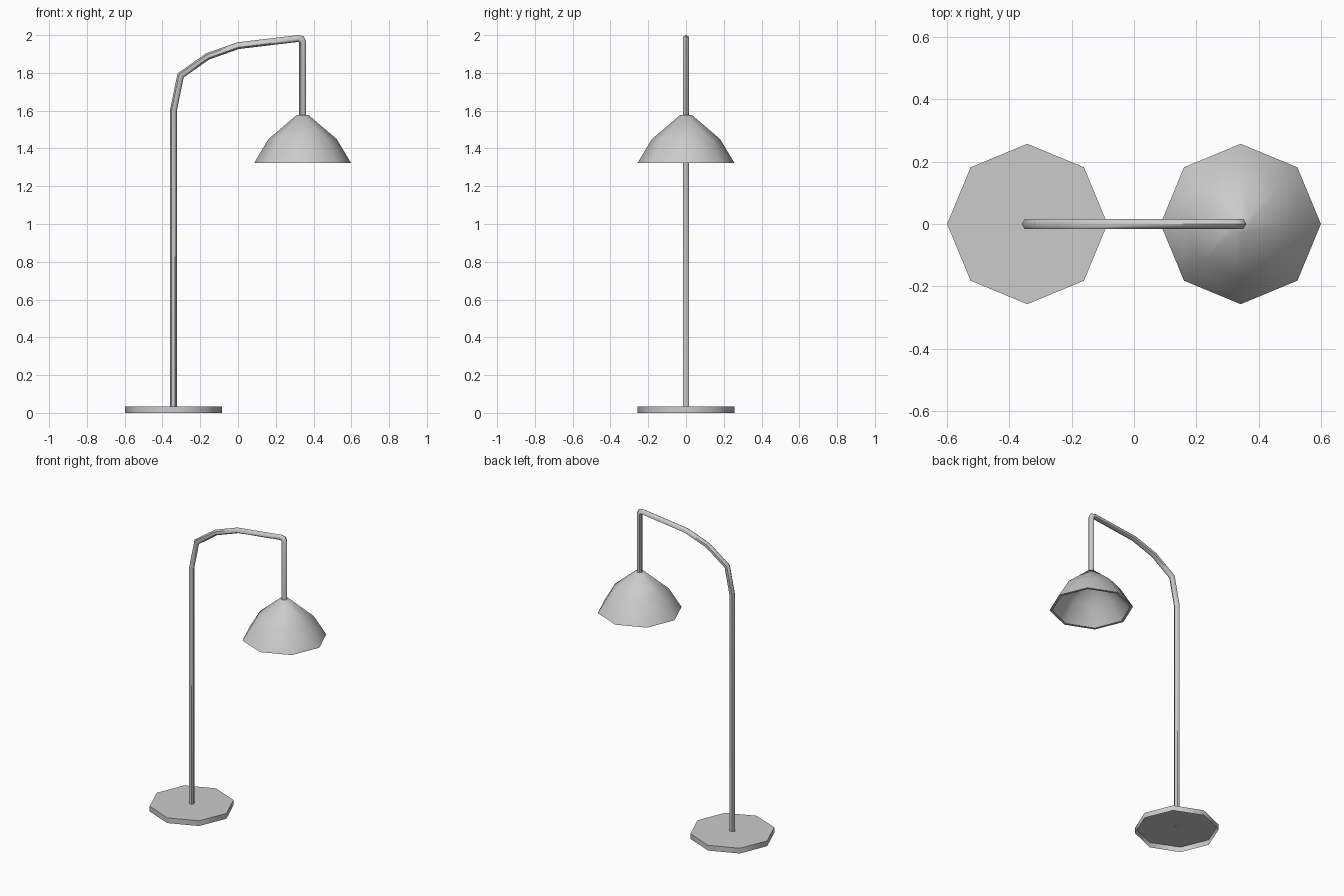
import bpy, bmesh, math
from mathutils import Vector

if "Cube" in bpy.data.objects:
    bpy.data.objects.remove(bpy.data.objects["Cube"])


def skin(name, rings, cap_start=False, cap_end=False, angle=60):
    """Join equal-sized rings of points into a surface with optional end caps."""
    bm = bmesh.new()
    loops = [[bm.verts.new(p) for p in ring] for ring in rings]
    n = len(loops[0])
    for a, b in zip(loops, loops[1:]):
        for i in range(n):
            j = (i + 1) % n
            bm.faces.new((a[i], a[j], b[j], b[i]))
    if cap_start:
        bm.faces.new(loops[0][::-1])
    if cap_end:
        bm.faces.new(loops[-1])
    bmesh.ops.recalc_face_normals(bm, faces=bm.faces[:])
    mesh = bpy.data.meshes.new(name)
    bm.to_mesh(mesh)
    bm.free()
    obj = bpy.data.objects.new(name, mesh)
    bpy.context.collection.objects.link(obj)
    bpy.ops.object.select_all(action='DESELECT')
    obj.select_set(True)
    bpy.context.view_layer.objects.active = obj
    bpy.ops.object.shade_smooth_by_angle(angle=math.radians(angle))
    return obj


def lathe_rings(x, profile, sides=8):
    return [[(x + r * math.cos(math.tau * i / sides),
              r * math.sin(math.tau * i / sides), z) for i in range(sides)]
            for r, z in profile]


def tube_rings(path, radius, sides=6):
    """Mitred cross-sections along a path lying in the x-z plane."""
    pts = [Vector((x, 0, z)) for x, z in path]
    side = Vector((0, 1, 0))
    rings = []
    for i, p in enumerate(pts):
        d_in = (p - pts[i - 1]).normalized() if i else (pts[1] - p).normalized()
        d_out = (pts[i + 1] - p).normalized() if i < len(pts) - 1 else d_in
        t = (d_in + d_out).normalized()
        normal = t.cross(side) / t.dot(d_in)
        rings.append([p + radius * (math.cos(math.tau * k / sides) * normal
                                    + math.sin(math.tau * k / sides) * side)
                      for k in range(sides)])
    return rings


X = 0.342   # pole and shade sit at -X and +X

# Base: octagonal dish, open underneath
skin("base", lathe_rings(-X, [(0.257, 0), (0.257, 0.035)]), cap_end=True)

# Pole: one hexagonal tube, up, over and down to the shade
path = [(-X, 0.034), (-X, 1.60), (-0.304, 1.786), (-0.161, 1.887), (0, 1.944),
        (0.318, 1.982), (0.335, 1.978), (X, 1.964), (X, 1.572)]
skin("pole", tube_rings(path, 0.018))

# Shade: octagonal bell with a thick rim and hollow inside
bell = [(0.03, 1.578), (0.18, 1.450), (0.257, 1.322),
        (0.240, 1.322), (0.167, 1.440), (0.025, 1.560)]
skin("shade", lathe_rings(X, bell), cap_start=True, cap_end=True)
